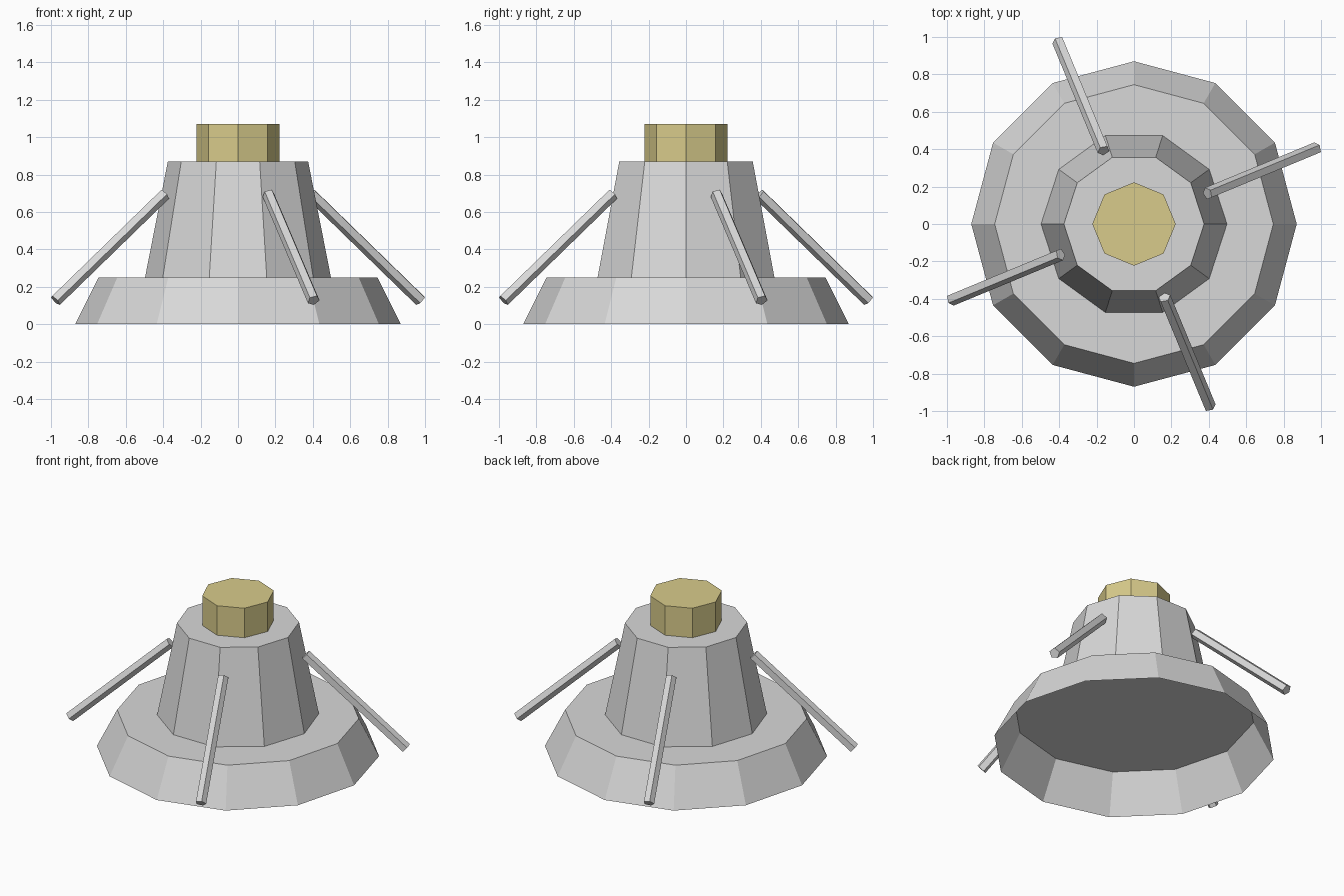
import bpy, math
from mathutils import Vector

if "Cube" in bpy.data.objects:
    bpy.data.objects.remove(bpy.data.objects["Cube"])


def material(name, rgb):
    m = bpy.data.materials.new(name)
    m.diffuse_color = (*rgb, 1)
    m.use_nodes = True
    m.node_tree.nodes["Principled BSDF"].inputs["Base Color"].default_value = m.diffuse_color
    return m


grey = material("light_grey", (0.69, 0.69, 0.69))
gold = material("pale_gold", (0.69, 0.60, 0.258))


def add_mesh(name, verts, faces, mat):
    me = bpy.data.meshes.new(name)
    me.from_pydata(verts, [], faces)
    me.materials.append(mat)
    ob = bpy.data.objects.new(name, me)
    bpy.context.collection.objects.link(ob)
    return ob


def prism(name, n, ring_a, ring_b, mat, closed_start=False):
    """Faceted tube between two rings, capped at the end."""
    faces = [(i, (i + 1) % n, n + (i + 1) % n, n + i) for i in range(n)]
    faces.append(tuple(range(n, 2 * n)))
    if closed_start:
        faces.append(tuple(reversed(range(n))))
    return add_mesh(name, ring_a + ring_b, faces, mat)


def flat_ring(n, r, z):
    return [(r * math.cos(math.tau * i / n), r * math.sin(math.tau * i / n), z)
            for i in range(n)]


# Hollow flared base (open underneath), tapered tower, gold cap
prism("base_skirt", 12, flat_ring(12, 0.87, 0), flat_ring(12, 0.745, 0.25), grey)
prism("tower_body", 10, flat_ring(10, 0.497, 0.25), flat_ring(10, 0.375, 0.87), grey)
prism("top_cap", 8, flat_ring(8, 0.223, 0.87), flat_ring(8, 0.223, 1.07), gold)

# Four sloping five-sided struts around the tower
for k in range(4):
    a = math.radians(22.5 + 90 * k)
    out = Vector((math.cos(a), math.sin(a), 0))
    top = out * 0.425 + Vector((0, 0, 0.695))
    foot = out * 1.057 + Vector((0, 0, 0.127))
    axis = (foot - top).normalized()
    left = Vector((-math.sin(a), math.cos(a), 0))
    up = axis.cross(left)
    offs = [0.034 * (left * math.cos(math.tau * i / 5) + up * math.sin(math.tau * i / 5))
            for i in range(5)]
    # rings ordered foot -> top so that the faces point outward
    prism(f"strut_{k + 1}", 5, [top + o for o in offs], [foot + o for o in offs],
          grey, closed_start=True)
